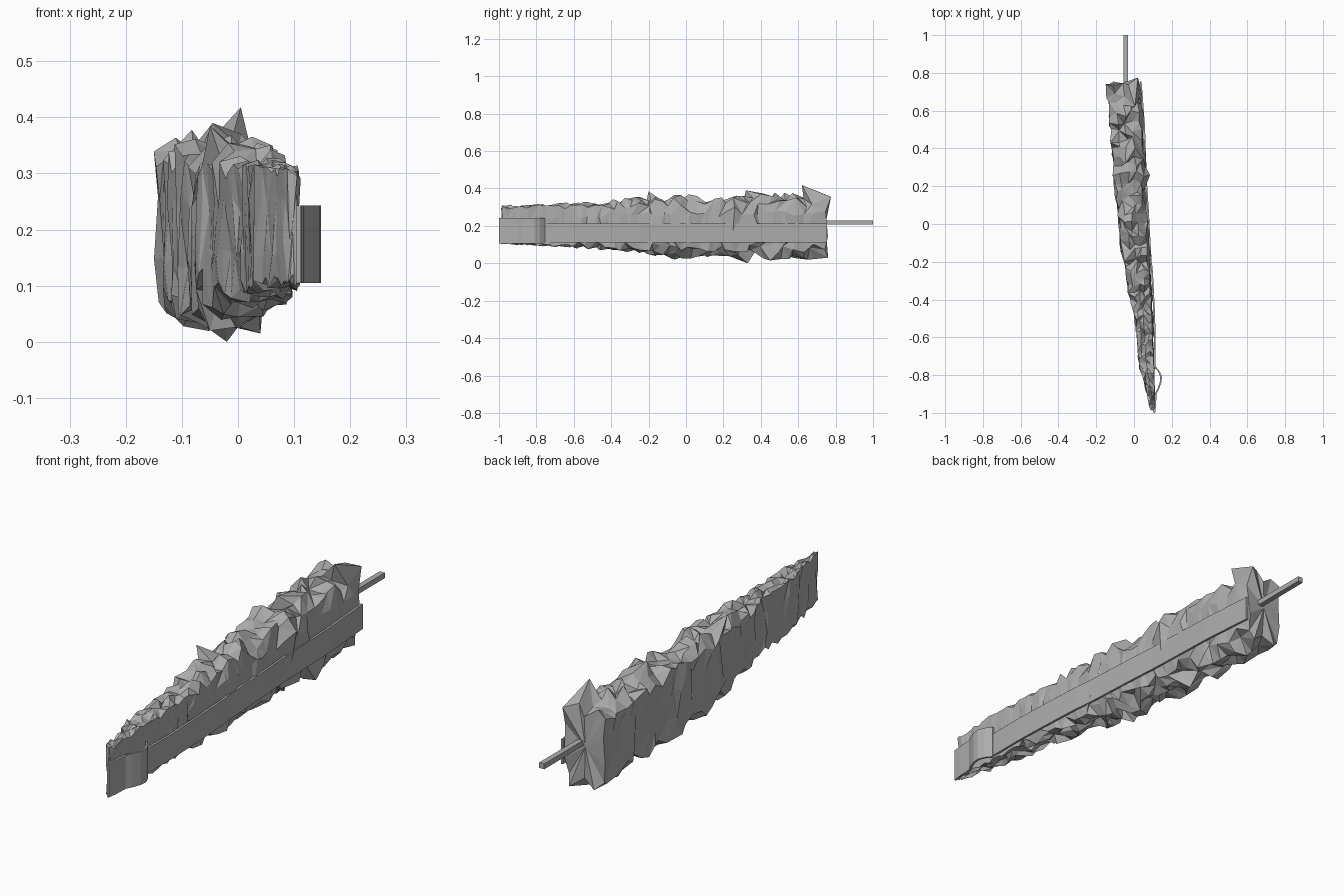
import bpy, bmesh, random
from mathutils import Vector

if "Cube" in bpy.data.objects:
    bpy.data.objects.remove(bpy.data.objects["Cube"])

random.seed(11)

grey = bpy.data.materials.new("stone grey")
grey.diffuse_color = (0.42, 0.42, 0.42, 1)
grey.use_nodes = True
grey.node_tree.nodes["Principled BSDF"].inputs["Base Color"].default_value = grey.diffuse_color


def finish(bm, name):
    bmesh.ops.recalc_face_normals(bm, faces=bm.faces)
    me = bpy.data.meshes.new(name)
    bm.to_mesh(me)
    bm.free()
    me.materials.append(grey)
    ob = bpy.data.objects.new(name, me)
    bpy.context.collection.objects.link(ob)
    return ob


def jit(a):
    return random.uniform(-a, a)


# stations along the slab: y, left x, right x, bottom z, top z
STATIONS = [
    (-0.985, 0.088, 0.108, 0.112, 0.300),
    (-0.80, 0.045, 0.107, 0.105, 0.305),
    (-0.77, 0.028, 0.107, 0.100, 0.308),
    (-0.50, 0.008, 0.100, 0.090, 0.312),
    (-0.30, -0.040, 0.090, 0.070, 0.335),
    (-0.15, -0.062, 0.083, 0.055, 0.345),
    (0.20, -0.098, 0.058, 0.045, 0.348),
    (0.55, -0.126, 0.045, 0.045, 0.355),
    (0.745, -0.143, 0.030, 0.055, 0.350),
]


def station(y):
    for a, b in zip(STATIONS, STATIONS[1:]):
        if y <= b[0]:
            t = (y - a[0]) / (b[0] - a[0])
            return [p + (q - p) * t for p, q in zip(a, b)][1:]
    return STATIONS[-1][1:]


# jagged slab: rings of jittered points, joined with triangles
bm = bmesh.new()
rings = []
y = -0.985
ys = []
while y < 0.72:
    ys.append(y)
    y += 0.026 + 0.024 * (y + 1) / 1.75
ys.append(0.745)
ACROSS = [0, 0.25, 0.5, 0.75, 1]
for y in ys:
    left, right, bottom, top = station(y)
    s = min(1, max(0, (y + 0.75) / 0.6))          # roughness grows to the back
    az, ax, ay = 0.012 + 0.018 * s, 0.004 + 0.006 * s, 0.008 + 0.011 * s
    pts = []
    for t in ACROSS:                               # top, left to right
        x = left + (right - 0.012 * s - left) * t
        pts.append((x, top - 0.10 * s * (t - 0.5) ** 2, az))
    for f in (0.72, 0.3):                          # right wall
        pts.append((right, bottom + (top - bottom) * f, 0.015))
    for t in reversed(ACROSS):                     # underside, right to left
        x = left + (right - 0.008 * s - left) * t
        pts.append((x, bottom + 0.10 * s * (t - 0.5) ** 2, az))
    for f in (0.3, 0.68):                          # left wall
        pts.append((left, bottom + (top - bottom) * f, 0.02))
    dy = 0.004 if y < -0.98 else ay
    rings.append([bm.verts.new((x + jit(ax), y + jit(dy), z + jit(a)))
                  for x, z, a in pts])
n = len(rings[0])
for a, b in zip(rings, rings[1:]):
    for i in range(n):
        j = (i + 1) % n
        if random.random() < 0.5:
            bm.faces.new((a[i], a[j], b[j]))
            bm.faces.new((a[i], b[j], b[i]))
        else:
            bm.faces.new((a[i], a[j], b[i]))
            bm.faces.new((a[j], b[j], b[i]))
# broken ends, fanned round a middle point
for ring in (rings[0], rings[-1]):
    mid = sum((v.co for v in ring), Vector()) / n
    c = bm.verts.new(mid)
    for i in range(n):
        bm.faces.new((ring[i], ring[(i + 1) % n], c))
# tall single spikes
for p in [(0.005, 0.62, 0.418), (-0.02, 0.33, 0.0), (-0.05, -0.2, 0.385),
          (0.0, 0.76, 0.03), (0.085, 0.26, 0.30), (0.02, 0.775, 0.355),
          (-0.045, 0.32, 0.39), (-0.05, -0.06, 0.02), (0.04, 0.45, 0.015)]:
    v = min(bm.verts, key=lambda w: (w.co - Vector(p)).length)
    v.co = p
for v in bm.verts:
    v.co.z = max(0, v.co.z)
    v.co.x = max(-0.15, v.co.x)
finish(bm, "jagged_slab")


# bands on the right wall: a thin strip swept along a path in x and y
def band(name, path, z0, z1, thick=0.009):
    b = bmesh.new()
    prev = None
    for x, y in path:
        ring = [b.verts.new(p) for p in ((x, y, z0), (x, y, z1),
                                         (x - thick, y, z1), (x - thick, y, z0))]
        if prev:
            for i in range(4):
                j = (i + 1) % 4
                b.faces.new((prev[i], prev[j], ring[j], ring[i]))
        else:
            b.faces.new(ring)
        prev = ring
    b.faces.new(prev)
    finish(b, name)


band("long_band", [(0.114, -0.77), (0.115, -0.6), (0.110, -0.45),
                   (0.100, -0.25), (0.092, -0.18), (0.085, -0.05),
                   (0.078, 0.08), (0.070, 0.2), (0.064, 0.35),
                   (0.058, 0.52), (0.046, 0.68), (0.040, 0.755)],
     0.11, 0.212)
band("front_buckle", [(0.112, -1.0), (0.117, -0.955), (0.119, -0.90),
                      (0.132, -0.875), (0.145, -0.84), (0.148, -0.81),
                      (0.136, -0.78), (0.116, -0.755)], 0.105, 0.243)

# rod sticking out of the back end
bm = bmesh.new()
bmesh.ops.create_cube(bm, size=1)
for v in bm.verts:
    v.co = (-0.043 + v.co.x * 0.023, 0.85 + v.co.y * 0.30, 0.217 + v.co.z * 0.022)
finish(bm, "rear_rod")
